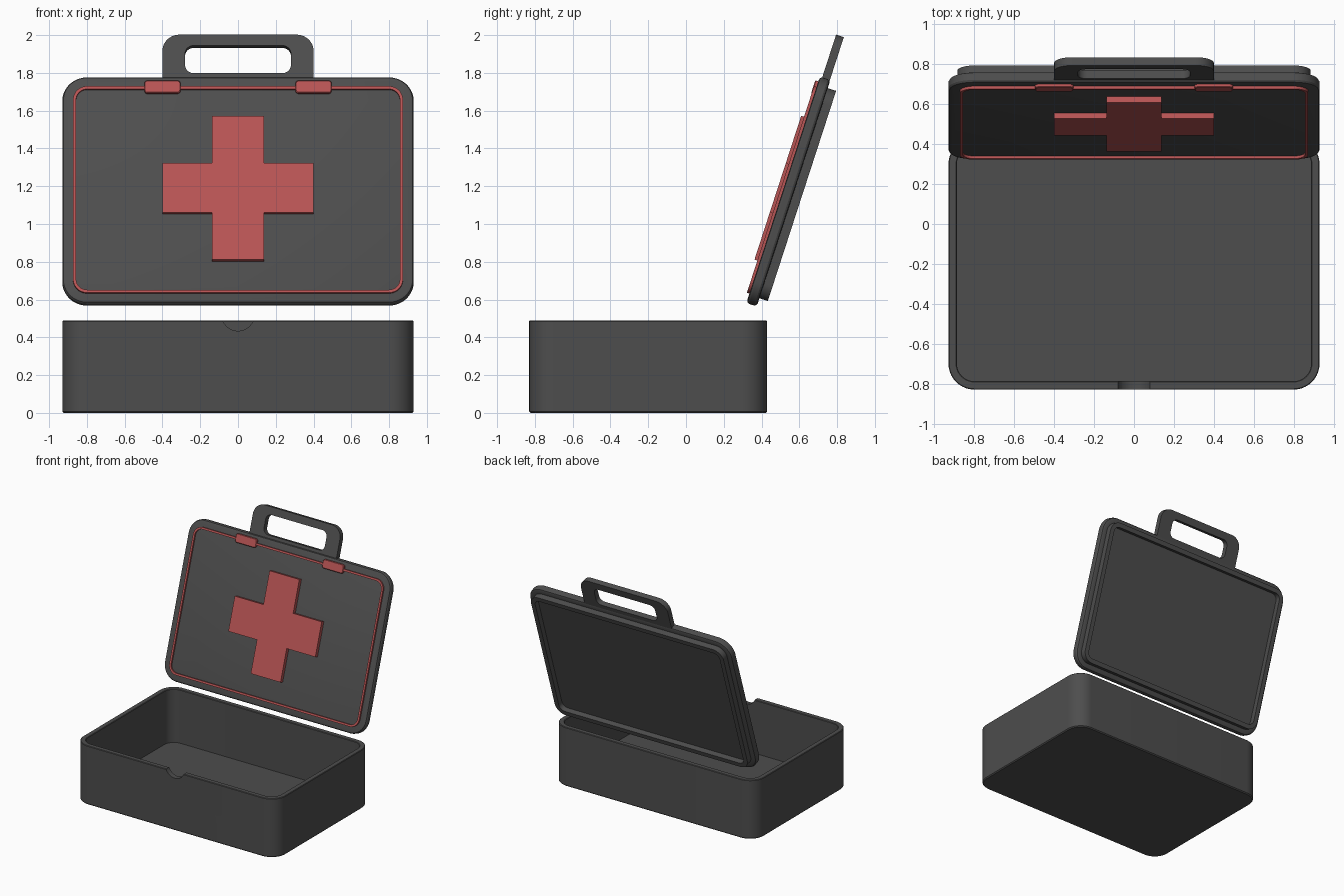
import bpy, bmesh, math

if "Cube" in bpy.data.objects:
    bpy.data.objects.remove(bpy.data.objects["Cube"])

TILT = math.radians(72)   # lid leans back 18 degrees from upright


def material(name, rgb):
    m = bpy.data.materials.new(name)
    m.diffuse_color = (*rgb, 1)
    m.use_nodes = True
    m.node_tree.nodes["Principled BSDF"].inputs["Base Color"].default_value = m.diffuse_color
    return m


DARK = material("dark_grey", (0.075, 0.075, 0.075))
RED = material("red", (0.48, 0.09, 0.09))


def rounded(cx, cy, hx, hy, r, z, seg=10):
    """Rounded rectangle loop at height z."""
    pts = []
    for i, (sx, sy) in enumerate([(1, 1), (-1, 1), (-1, -1), (1, -1)]):
        for k in range(seg + 1):
            a = math.pi / 2 * (i + k / seg)
            pts.append((cx + sx * (hx - r) + r * math.cos(a),
                        cy + sy * (hy - r) + r * math.sin(a), z))
    return pts


def loft(name, loops, mat, ring=False, tilted=True):
    """Bridge loops; cap the ends, or close into a ring."""
    bm = bmesh.new()
    rows = [[bm.verts.new(p) for p in loop] for loop in loops]
    pairs = list(zip(rows, rows[1:]))
    if ring:
        pairs.append((rows[-1], rows[0]))
    else:
        bm.faces.new(rows[0])
        bm.faces.new(rows[-1])
    n = len(rows[0])
    for a, b in pairs:
        for i in range(n):
            j = (i + 1) % n
            bm.faces.new((a[i], a[j], b[j], b[i]))
    bmesh.ops.recalc_face_normals(bm, faces=bm.faces)
    me = bpy.data.meshes.new(name)
    bm.to_mesh(me)
    bm.free()
    ob = bpy.data.objects.new(name, me)
    bpy.context.collection.objects.link(ob)
    me.materials.append(mat)
    if tilted:
        ob.rotation_euler.x = TILT
    smooth(ob)
    return ob


def smooth(ob):
    bpy.ops.object.select_all(action='DESELECT')
    ob.select_set(True)
    bpy.context.view_layer.objects.active = ob
    bpy.ops.object.shade_smooth_by_angle(angle=math.radians(30))


def inset_loops(cx, cy, hx, hy, r, steps):
    """Loops from (inset, height) steps."""
    return [rounded(cx, cy, hx - i, hy - i, r - i, z) for i, z in steps]


# Open box with thin walls
box = loft("box", inset_loops(0, -0.2, 0.93, 0.63, 0.13, [
    (0.008, 0), (0, 0.008), (0, 0.485), (0.004, 0.489),
    (0.038, 0.489), (0.042, 0.485), (0.042, 0.045)]), DARK, tilted=False)

# Thumb notch in the front wall
bpy.ops.mesh.primitive_cylinder_add(vertices=48, radius=0.086, depth=0.16,
                                    location=(0, -0.83, 0.52),
                                    rotation=(math.pi / 2, 0, 0))
cutter = bpy.context.object
cutter.name = "notch_cutter"
cutter.hide_render = True
mod = box.modifiers.new("notch", 'BOOLEAN')
mod.operation = 'DIFFERENCE'
mod.solver = 'EXACT'
mod.object = cutter
bpy.context.view_layer.objects.active = box
bpy.ops.object.modifier_apply(modifier=mod.name)
bpy.data.objects.remove(cutter)
smooth(box)

# Lid parts are drawn flat (x, along lid, outward) and then tilted
MID = 1.282

# Lid with rounded rim and a raised, hollow lip on its inner side
loft("lid", inset_loops(0, MID, 0.93, 0.63, 0.13, [
    (0.018, -0.124), (0.006, -0.128), (0, -0.138), (0, -0.168),
    (0.006, -0.178), (0.015, -0.182), (0.045, -0.182), (0.045, -0.229),
    (0.082, -0.229), (0.082, -0.186)]), DARK)

# Carry handle
ho, hi = (0, 1.975, 0.4, 0.175, 0.09), (0, 2.013, 0.28, 0.077, 0.045)
loft("handle", [rounded(*ho, -0.18), rounded(*ho, -0.137),
                rounded(*hi, -0.137), rounded(*hi, -0.18)], DARK, ring=True)

# Red border line
bo, bi = (0, MID - 0.002, 0.873, 0.575, 0.075), (0, MID - 0.002, 0.857, 0.559, 0.059)
loft("border", [rounded(*bo, -0.13), rounded(*bo, -0.11),
                rounded(*bi, -0.11), rounded(*bi, -0.13)], RED, ring=True)

# Two clasps
for side, label in ((-1, "left"), (1, "right")):
    loft(label + "_clasp", inset_loops(side * 0.4, 1.851, 0.096, 0.035, 0.018, [
        (0, -0.14), (0, -0.111), (0.004, -0.107)]), RED)

# Red cross
w, l = 0.137, 0.4
quarter = [(l, w), (w, w), (w, l)]
outline = []
for k in range(4):
    c, s = round(math.cos(k * math.pi / 2)), round(math.sin(k * math.pi / 2))
    outline += [(c * x - s * y, s * x + c * y) for x, y in quarter]
loft("cross", [[(x, y + MID + 0.002, z) for x, y in outline]
               for z in (-0.13, -0.094)], RED)
